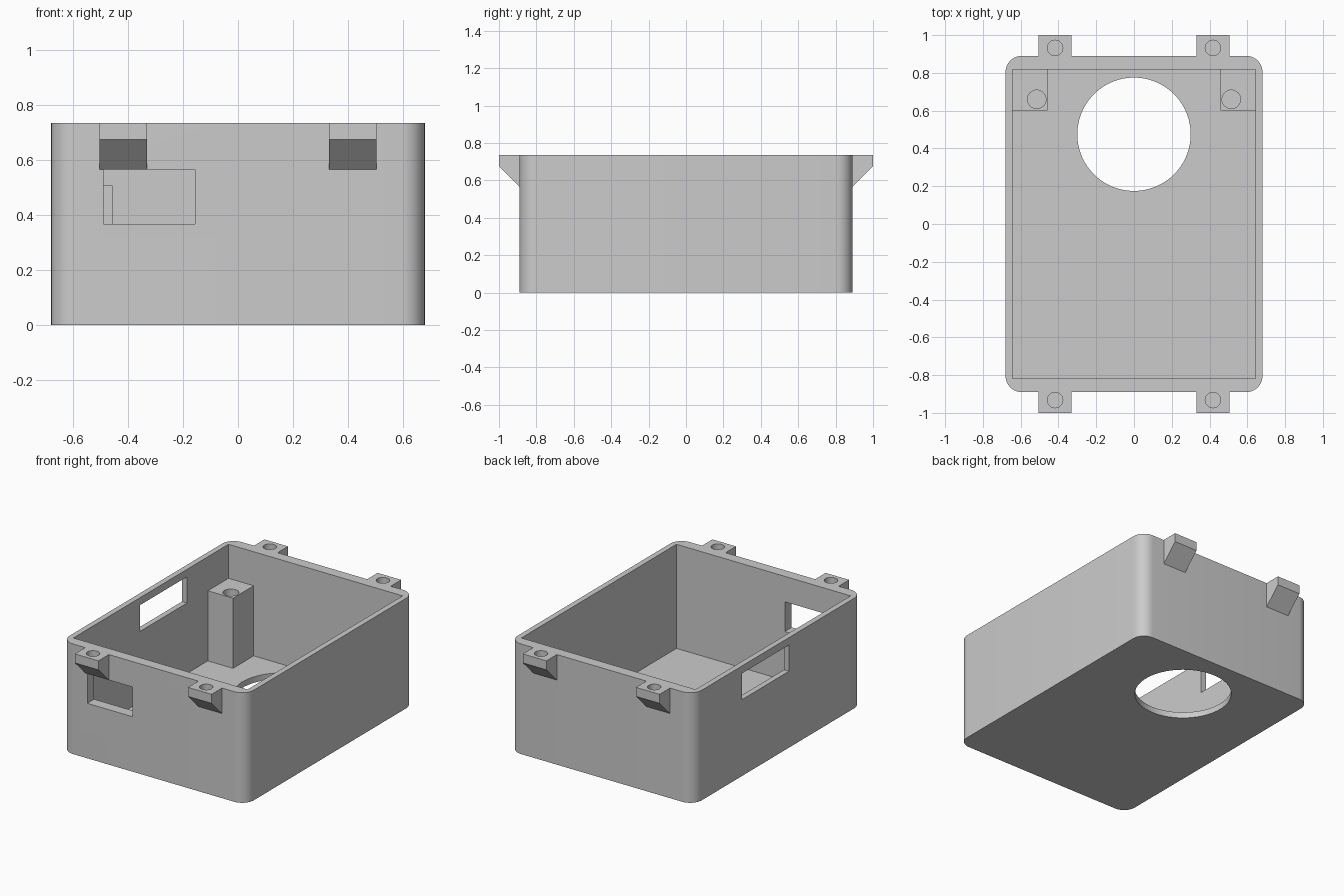
import bpy, bmesh, math
from mathutils import Matrix

cube = bpy.data.objects.get("Cube")
if cube:
    bpy.data.objects.remove(cube, do_unlink=True)

grey = bpy.data.materials.new("light grey plastic")
grey.use_nodes = True
colour = (0.6, 0.6, 0.6, 1)
grey.diffuse_color = colour
grey.node_tree.nodes["Principled BSDF"].inputs["Base Color"].default_value = colour

HEIGHT, FLOOR = 0.735, 0.04
HALF_X, HALF_Y = 0.68, 0.89
IN_X, IN_Y = 0.643, 0.818


def add_object(name, bm):
    bmesh.ops.recalc_face_normals(bm, faces=bm.faces[:])
    mesh = bpy.data.meshes.new(name)
    bm.to_mesh(mesh)
    bm.free()
    mesh.materials.append(grey)
    obj = bpy.data.objects.new(name, mesh)
    bpy.context.collection.objects.link(obj)
    return obj


def prism(name, profile, offset):
    """Extrude a closed 3D outline along an offset."""
    bm = bmesh.new()
    face = bm.faces.new([bm.verts.new(p) for p in profile])
    new = bmesh.ops.extrude_face_region(bm, geom=[face])["geom"]
    verts = [v for v in new if isinstance(v, bmesh.types.BMVert)]
    bmesh.ops.translate(bm, verts=verts, vec=offset)
    return add_object(name, bm)


def box(name, x0, x1, y0, y1, z0, z1):
    outline = [(x0, y0, z0), (x1, y0, z0), (x1, y1, z0), (x0, y1, z0)]
    return prism(name, outline, (0, 0, z1 - z0))


def cylinder(name, x, y, z0, z1, radius, sides):
    bm = bmesh.new()
    bmesh.ops.create_cone(bm, cap_ends=True, segments=sides, radius1=radius,
                          radius2=radius, depth=z1 - z0,
                          matrix=Matrix.Translation((x, y, (z0 + z1) / 2)))
    return add_object(name, bm)


def cut(obj, cutters):
    """Subtract each cutter, then remove it."""
    bpy.context.view_layer.objects.active = obj
    for cutter in cutters:
        cutter.hide_render = True
        mod = obj.modifiers.new("cut", "BOOLEAN")
        mod.operation = "DIFFERENCE"
        mod.solver = "EXACT"
        mod.object = cutter
        bpy.ops.object.modifier_apply(modifier=mod.name)
        bpy.data.objects.remove(cutter, do_unlink=True)


def smooth(obj):
    bpy.ops.object.select_all(action="DESELECT")
    obj.select_set(True)
    bpy.context.view_layer.objects.active = obj
    bpy.ops.object.shade_smooth_by_angle(angle=math.radians(30))


# Enclosure with rounded vertical corners
RADIUS, STEPS = 0.085, 10
outline = []
for quarter, (sx, sy) in enumerate([(1, 1), (-1, 1), (-1, -1), (1, -1)]):
    for i in range(STEPS + 1):
        a = math.pi / 2 * (quarter + i / STEPS)
        outline.append((sx * (HALF_X - RADIUS) + RADIUS * math.cos(a),
                        sy * (HALF_Y - RADIUS) + RADIUS * math.sin(a), 0))
body = prism("enclosure", outline, (0, 0, HEIGHT))

# Cavity, round floor opening, front and side windows
cut(body, [
    box("cavity", -IN_X, IN_X, -IN_Y, IN_Y, FLOOR, 1),
    cylinder("floor_opening", 0, 0.475, -0.1, 0.2, 0.3, 96),
    box("front_window", -0.49, -0.157, -1, -0.7, 0.367, 0.565),
    box("side_window", -0.8, -0.55, -0.115, 0.38, 0.51, 0.685),
])
smooth(body)

for sx, side in ((1, "left"), (-1, "right")):
    # Screw posts in the rear corners
    x0, x1 = sorted((sx * IN_X, sx * 0.457))
    post = box(side + "_screw_post", x0, x1, 0.6, IN_Y, FLOOR, 0.508)
    cut(post, [cylinder("post_hole", sx * 0.515, 0.66, 0.3, 0.7, 0.049, 32)])
    smooth(post)

    # Lid lugs with sloped undersides
    for sy, end in ((1, "back"), (-1, "front")):
        x = sx * 0.418 - 0.087
        section = [(x, sy * HALF_Y, HEIGHT), (x, sy, HEIGHT),
                   (x, sy, 0.675), (x, sy * HALF_Y, 0.565)]
        lug = prism(f"{end}_{side}_lug", section, (0.174, 0, 0))
        cut(lug, [cylinder("lug_hole", sx * 0.418, sy * 0.932, 0.67, 0.8, 0.041, 32)])
        smooth(lug)
